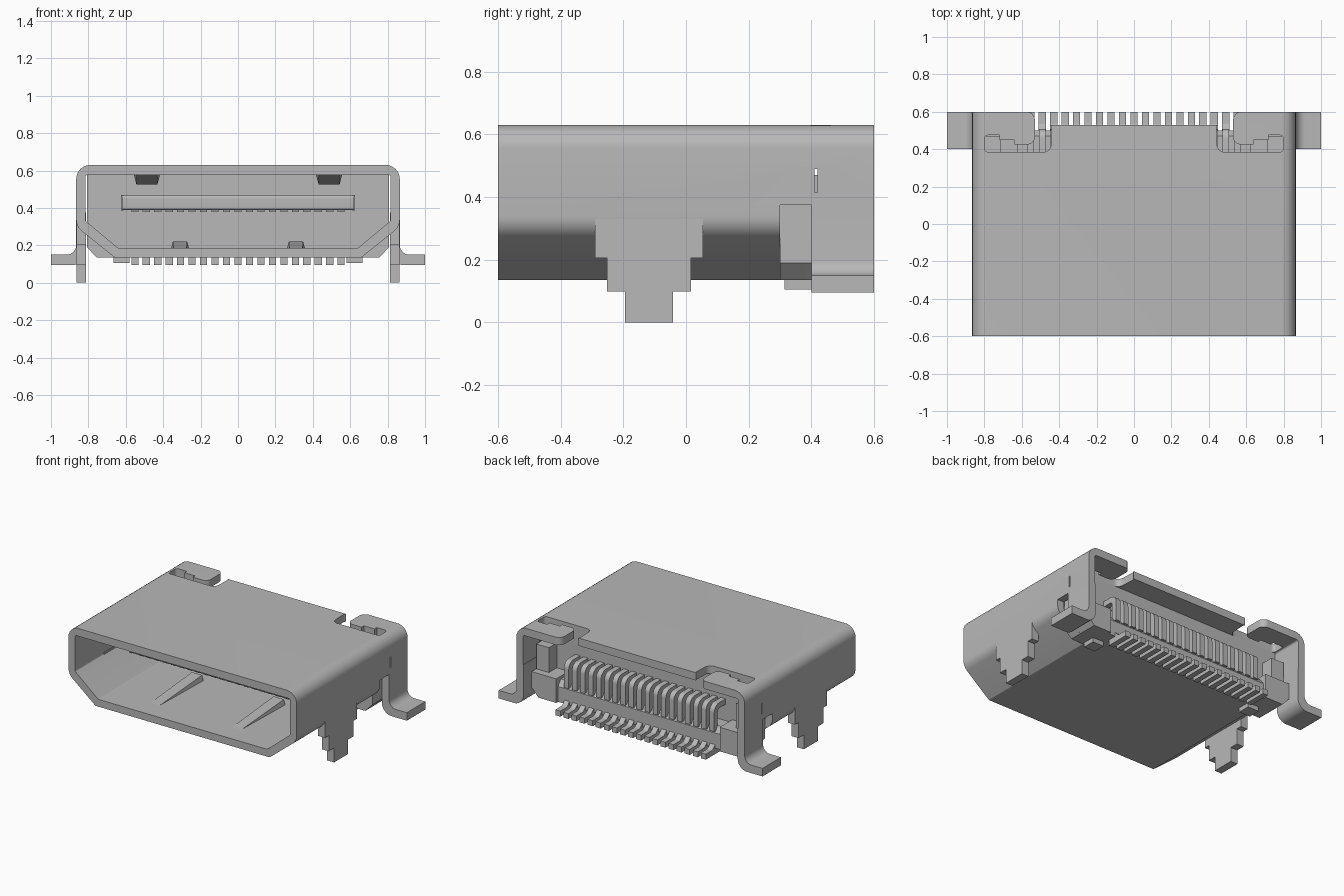
import bpy, bmesh, math
from mathutils import Vector

if "Cube" in bpy.data.objects:
    bpy.data.objects.remove(bpy.data.objects["Cube"], do_unlink=True)

GREY = (0.48, 0.48, 0.48, 1)
mat = bpy.data.materials.new("plain grey")
mat.use_nodes = True
mat.diffuse_color = GREY
mat.node_tree.nodes["Principled BSDF"].inputs["Base Color"].default_value = GREY


def finish(name, bm, smooth=True):
    bmesh.ops.recalc_face_normals(bm, faces=bm.faces)
    me = bpy.data.meshes.new(name)
    bm.to_mesh(me)
    bm.free()
    me.materials.append(mat)
    ob = bpy.data.objects.new(name, me)
    bpy.context.collection.objects.link(ob)
    if smooth:
        shade(ob)
    return ob


def shade(ob):
    bpy.ops.object.select_all(action='DESELECT')
    ob.select_set(True)
    bpy.context.view_layer.objects.active = ob
    bpy.ops.object.shade_smooth_by_angle(angle=math.radians(32))


def rounded(pts, seg=6):
    """Corner list of (u, v, radius) to an outline; every corner gives seg+1 points if rounded."""
    out = []
    n = len(pts)
    for i, (u, v, r) in enumerate(pts):
        p = Vector((u, v))
        if r == 0:
            out.append((u, v))
            continue
        a = (Vector(pts[i - 1][:2]) - p).normalized()
        b = (Vector(pts[(i + 1) % n][:2]) - p).normalized()
        half = a.angle(b) / 2
        t = r / math.tan(half)
        c = p + (a + b).normalized() * (r / math.sin(half))
        s, e = p + a * t - c, p + b * t - c
        for k in range(seg + 1):
            d = s.lerp(e, k / seg).normalized() * r
            out.append(tuple(c + d))
    return out


def mirrored(half):
    """Close a right-hand half outline with its mirror image."""
    return half + [(-p[0],) + tuple(p[1:]) for p in reversed(half)]


def place(axis, u, v, w):
    return {'x': (w, u, v), 'y': (u, w, v), 'z': (u, v, w)}[axis]


def prism(name, pts, axis, a, b, smooth=True):
    bm = bmesh.new()
    lo = [bm.verts.new(place(axis, u, v, a)) for u, v in pts]
    hi = [bm.verts.new(place(axis, u, v, b)) for u, v in pts]
    n = len(pts)
    bm.faces.new(lo)
    bm.faces.new(hi[::-1])
    for i in range(n):
        j = (i + 1) % n
        bm.faces.new((lo[i], hi[i], hi[j], lo[j]))
    return finish(name, bm, smooth)


def box(name, x0, x1, y0, y1, z0, z1):
    return prism(name, [(x0, y0), (x1, y0), (x1, y1), (x0, y1)], 'z', z0, z1, False)


def tube(name, outer, inner, y0, y1):
    """Hollow sleeve between two outlines with equal point counts."""
    bm = bmesh.new()
    rows = [[bm.verts.new((u, y, v)) for u, v in loop]
            for loop, y in ((outer, y0), (outer, y1), (inner, y1), (inner, y0))]
    n = len(outer)
    for k in range(4):
        r, s = rows[k], rows[(k + 1) % 4]
        for i in range(n):
            j = (i + 1) % n
            bm.faces.new((r[i], s[i], s[j], r[j]))
    return finish(name, bm, False)


def cut(ob, cutter):
    mod = ob.modifiers.new("cut", 'BOOLEAN')
    mod.operation, mod.solver, mod.object = 'DIFFERENCE', 'EXACT', cutter
    bpy.context.view_layer.update()
    dg = bpy.context.evaluated_depsgraph_get()
    me = bpy.data.meshes.new_from_object(ob.evaluated_get(dg))
    ob.modifiers.clear()
    ob.data = me
    bpy.data.objects.remove(cutter, do_unlink=True)


# Sheet-metal shell: a sleeve with a cut-away rear underside and notched rear top
outer = rounded(mirrored([(0.865, 0.63, 0.075), (0.865, 0.30, 0.08), (0.66, 0.135, 0.01)]))
inner = rounded(mirrored([(0.815, 0.577, 0.012), (0.815, 0.33, 0.012), (0.64, 0.185, 0.01)]))
shell = tube("shell", outer, inner, -0.6, 0.6)
cut(shell, box("rear_cutter", -1.2, 1.2, 0.3, 0.8, -0.1, 0.375))
notch = rounded([(0.44, 0.52, 0.03), (0.445, 0.385, 0.04), (0.80, 0.385, 0.02), (0.80, 0.475, 0.02),
                 (0.72, 0.475, 0), (0.72, 0.45, 0), (0.64, 0.45, 0), (0.64, 0.425, 0),
                 (0.53, 0.425, 0.04), (0.53, 0.6005, 0.045), (0.62, 0.6005, 0), (0.62, 0.75, 0)])
cut(shell, prism("notch_cutter", mirrored(notch), 'z', 0.52, 0.75, False))
for s in (-1, 1):
    xs = sorted((s * 0.78, s * 0.95))
    cut(shell, box("slit_cutter", *xs, 0.41, 0.42, 0.415, 0.49))
shade(shell)

# Stepped through-hole legs and bent rear feet on both sides
leg_half = [(0.0765, 0), (0.0765, 0.098), (0.134, 0.098), (0.134, 0.205), (0.173, 0.205), (0.173, 0.34)]
leg = [(u - 0.118, v) for u, v in mirrored(leg_half)]
foot = rounded([(0.865, 0.375, 0), (0.865, 0.15, 0.05), (1.0, 0.15, 0), (1.0, 0.095, 0),
                (0.812, 0.095, 0.07), (0.812, 0.375, 0)])
for s, side in ((1, "left"), (-1, "right")):
    prism(f"{side}_leg", leg, 'x', s * 0.812, s * 0.8645, False)
    prism(f"{side}_foot", [(s * u, v) for u, v in foot], 'y', 0.4, 0.6)

# Insulating housing behind the opening
prism("housing", mirrored([(0.808, 0.58), (0.808, 0.19), (0.755, 0.135)]), 'y', 0.3, 0.385, False)
ledge = [(0.37, 0.135), (0.50, 0.135), (0.50, 0.24), (0.47, 0.28), (0.37, 0.28)]
prism("rear_ledge", ledge, 'x', -0.64, 0.64, False)
for s, side in ((1, "left"), (-1, "right")):
    block = [(s * 0.62, 0.135), (s * 0.755, 0.135), (s * 0.806, 0.19), (s * 0.806, 0.30), (s * 0.62, 0.30)]
    prism(f"{side}_housing_block", block, 'y', 0.38, 0.52, False)
    box(f"{side}_housing_pillar", *sorted((s * 0.71, s * 0.806)), 0.38, 0.47, 0.29, 0.47)
    box(f"{side}_locating_peg", *sorted((s * 0.58, s * 0.665)), 0.315, 0.40, 0.105, 0.15)

# Contact tongue inside the opening
tongue = rounded([(-0.29, 0.47, 0.02), (0.31, 0.47, 0), (0.31, 0.39, 0), (-0.29, 0.39, 0.012)])
prism("tongue", tongue, 'x', -0.62, 0.62)
for s, side in ((1, "left"), (-1, "right")):
    box(f"{side}_tongue_edge", *sorted((s * 0.612, s * 0.626)), -0.28, 0.31, 0.385, 0.468)

# Contacts: strips under the tongue, rear hoops and solder pins
hoop_out = [(0.37, 0.425), (0.505, 0.425), (0.505, 0.26), (0.37, 0.26)]
hoop = rounded([(0.37, 0.43, 0), (0.508, 0.43, 0.05), (0.508, 0.25, 0), (0.47, 0.25, 0),
                (0.47, 0.392, 0.02), (0.37, 0.392, 0)])
pin = rounded([(0.44, 0.16, 0), (0.50, 0.16, 0), (0.53, 0.132, 0.02), (0.6, 0.132, 0),
               (0.6, 0.095, 0), (0.44, 0.095, 0)])
for i in range(19):
    x = (i - 9) * 0.0613
    box(f"contact_strip_{i + 1}", x - 0.019, x + 0.019, -0.265, 0.31, 0.379, 0.395)
    prism(f"rear_hoop_{i + 1}", hoop, 'x', x - 0.018, x + 0.018)
    prism(f"solder_pin_{i + 1}", pin, 'x', x - 0.019, x + 0.019)

# Retention springs: ramps on the floor and roof of the opening
def spring(name, x, y0, y1, z, rise, w0, w1):
    bm = bmesh.new()
    pts = [(x - w0, y0, z), (x + w0, y0, z), (x + w1, y1, z), (x - w1, y1, z),
           (x - w1 * 0.8, y1, z + rise), (x + w1 * 0.8, y1, z + rise)]
    v = [bm.verts.new(p) for p in pts]
    for f in ((0, 1, 2, 3), (0, 1, 5, 4), (3, 2, 5, 4), (0, 3, 4), (1, 2, 5)):
        bm.faces.new([v[k] for k in f])
    finish(name, bm, False)


for s, side in ((1, "left"), (-1, "right")):
    spring(f"{side}_floor_spring", s * 0.31, -0.48, 0.0, 0.183, 0.037, 0.035, 0.048)
    spring(f"{side}_roof_spring", s * 0.487, -0.40, 0.0, 0.579, -0.054, 0.055, 0.07)
